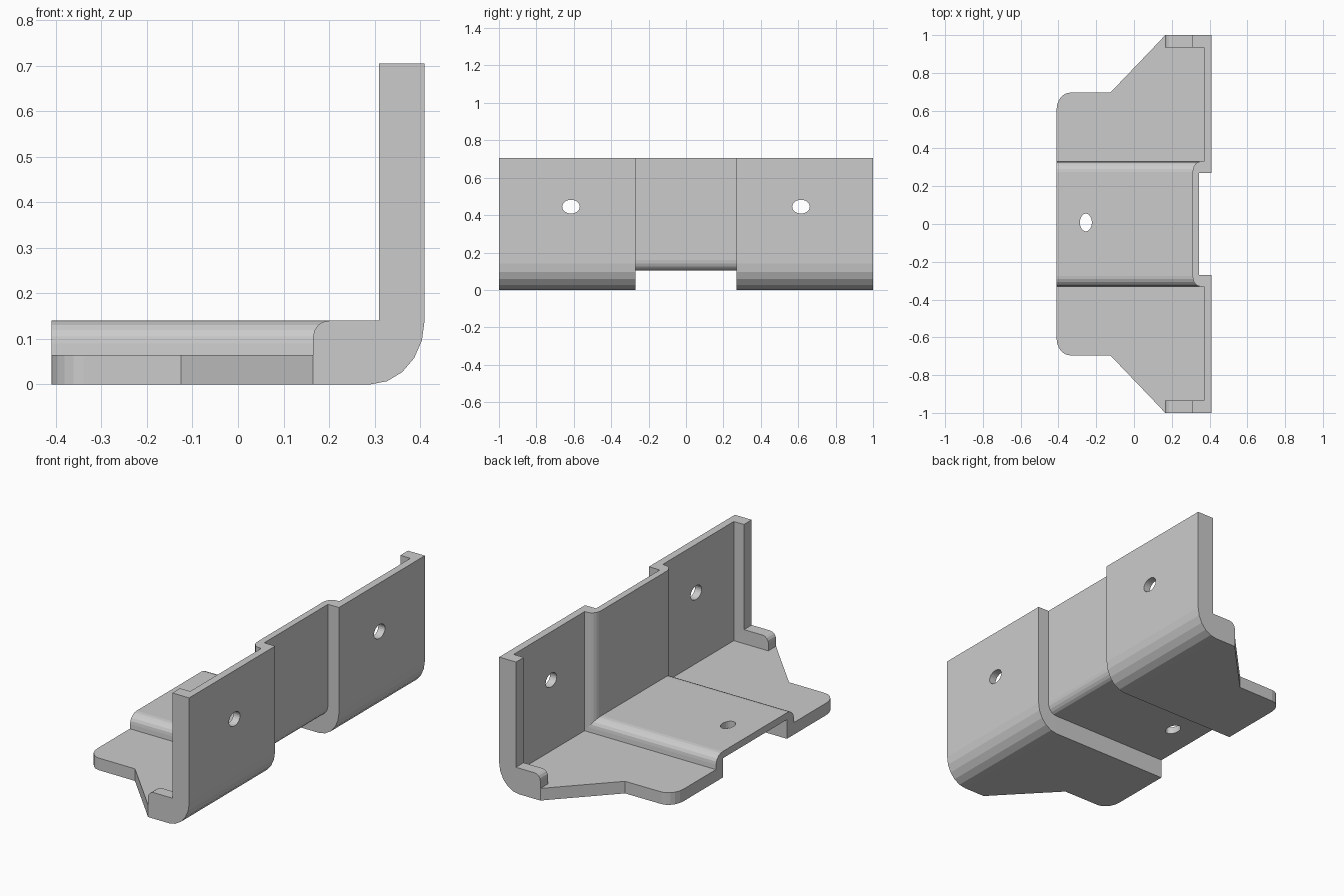
import bpy, bmesh
from math import sin, cos, pi, radians

if "Cube" in bpy.data.objects:
    bpy.data.objects.remove(bpy.data.objects["Cube"])

SEG = 5
TOP = 0.705


def section(xl, zt, xi, zf=None, middle=False):
    """L-shaped cross-section (x, z): floor start, floor top, wall inner face, lip base height."""
    zb, xo, rx, rz = (0.103, 0.345, 0.05, 0.057) if middle else (0, 0.41, 0.12, 0.14)
    lip = zf is not None
    zf = zf if lip else zt
    r = 0.035 if lip else 0
    pts = [(xl, zb), (xl, zf), (0.165, zf)]
    for i in range(SEG):                       # rounded nose of the end lip
        a = pi / 2 * i / (SEG - 1)
        pts.append((0.165 + r * (1 - cos(a)), zt - r * (1 - sin(a))))
    pts += [(xi, zt), (xi, TOP), (xo, TOP)]
    for i in range(SEG + 1):                   # rounded outer bend
        a = pi / 2 * i / SEG
        pts.append((xo - rx * (1 - cos(a)), zb + rz * (1 - sin(a))))
    return pts


# Stations along y for one half
half = [(0.27, section(-0.41, 0.14, 0.31, middle=True)),
        (0.271, section(-0.41, 0.14, 0.31))]
for i in range(SEG + 1):                       # rounded shoulder of the raised channel
    a = pi / 2 * i / SEG
    half.append((0.275 + 0.055 * sin(a),
                 section(-0.41, 0.14 - 0.05 * (1 - cos(a)), 0.31 + 0.04 * (1 - cos(a)))))
half.append((0.332, section(-0.41, 0.065, 0.37)))
for i in range(SEG + 1):                       # rounded floor corner
    a = pi / 2 * i / SEG
    half.append((0.605 + 0.09 * sin(a), section(-0.41 + 0.07 * (1 - cos(a)), 0.065, 0.37)))
half += [(0.696, section(-0.125, 0.065, 0.37)),    # tapered wing
         (0.934, section(0.103, 0.065, 0.37)),
         (0.935, section(0.104, 0.14, 0.31, 0.065)),   # end lip
         (1.0, section(0.165, 0.14, 0.31, 0.065))]
stations = [(-y, p) for y, p in reversed(half)] + half

# Bracket body lofted through the stations
bm = bmesh.new()
rings = [[bm.verts.new((x, y, z)) for x, z in p] for y, p in stations]
n = len(rings[0])
for a, b in zip(rings, rings[1:]):
    for i in range(n):
        j = (i + 1) % n
        bm.faces.new((a[i], a[j], b[j], b[i]))
bm.faces.new(rings[0])
bm.faces.new(rings[-1])
bmesh.ops.remove_doubles(bm, verts=bm.verts, dist=1e-5)
bmesh.ops.recalc_face_normals(bm, faces=bm.faces)
mesh = bpy.data.meshes.new("bracket")
bm.to_mesh(mesh)
bm.free()
bracket = bpy.data.objects.new("bracket", mesh)
bpy.context.collection.objects.link(bracket)


def drill(loc, scale, rot):
    """Cut an oval screw hole through the bracket."""
    bpy.ops.mesh.primitive_cylinder_add(vertices=24, radius=1, depth=0.15, location=loc, rotation=rot)
    cutter = bpy.context.object
    cutter.name = "hole_cutter"
    cutter.scale = (*scale, 1)
    cutter.hide_render = True
    mod = bracket.modifiers.new("hole", 'BOOLEAN')
    mod.operation = 'DIFFERENCE'
    mod.solver = 'EXACT'
    mod.object = cutter
    bpy.context.view_layer.objects.active = bracket
    bpy.ops.object.modifier_apply(modifier=mod.name)
    bpy.data.objects.remove(cutter)


# Two wall holes and one floor hole
for s in (-1, 1):
    drill((0.39, s * 0.615, 0.445), (0.037, 0.047), (0, radians(90), 0))
drill((-0.255, 0.008, 0.12), (0.032, 0.047), (0, 0, 0))
